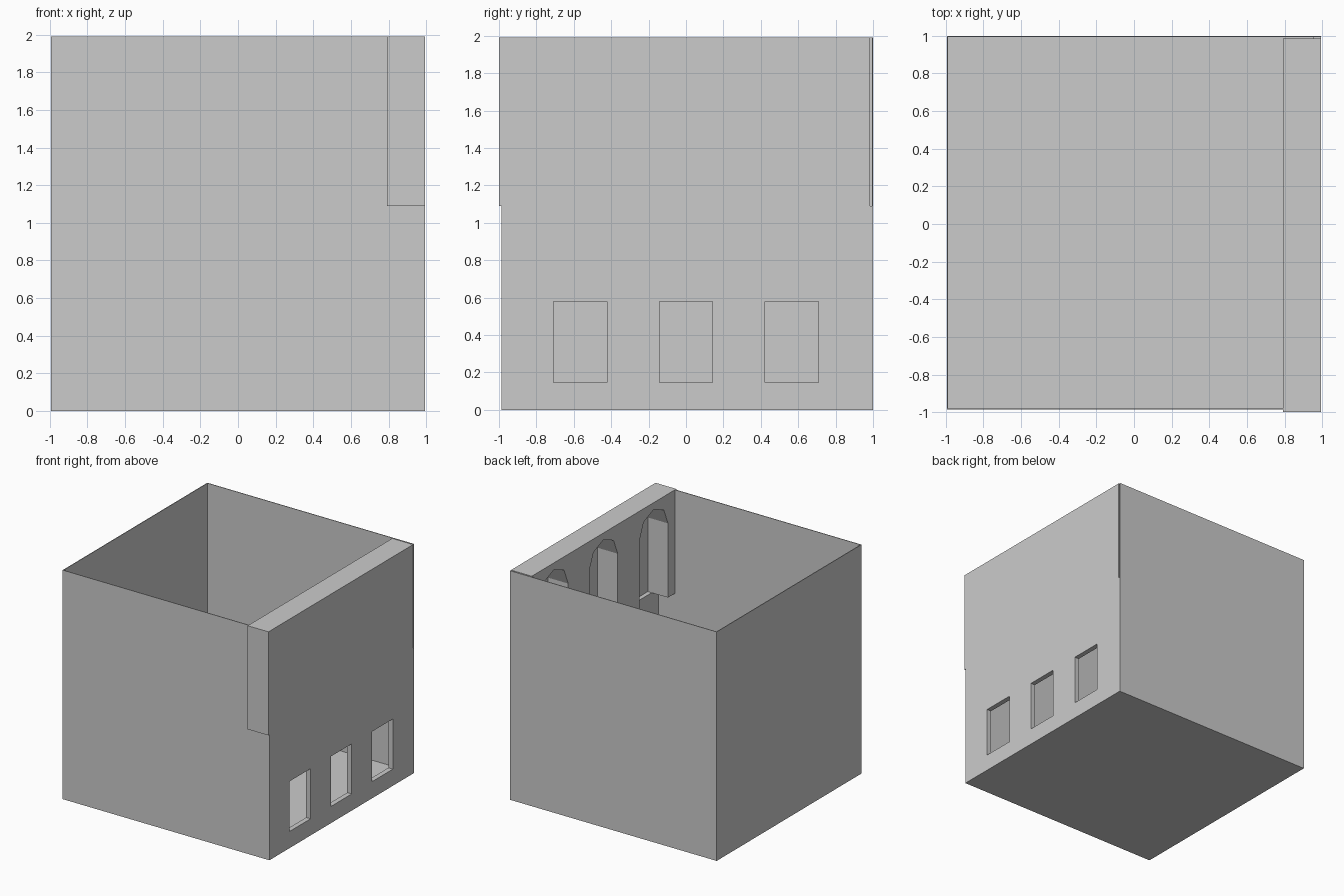
import bpy
import bmesh
from math import cos, sin, pi

cube = bpy.data.objects.get("Cube")
if cube:
    bpy.data.objects.remove(cube, do_unlink=True)

grey = bpy.data.materials.new("plain grey")
grey.use_nodes = True
colour = (0.6, 0.6, 0.6, 1)
grey.diffuse_color = colour
grey.node_tree.nodes["Principled BSDF"].inputs["Base Color"].default_value = colour

LEFT, RIGHT = -0.995, 0.993
FRONT, BACK = -0.987, 1.0
TOP, LEDGE = 1.99, 1.09
SKIN = 0.006


def finish(name, bm):
    bmesh.ops.recalc_face_normals(bm, faces=bm.faces[:])
    mesh = bpy.data.meshes.new(name)
    bm.to_mesh(mesh)
    bm.free()
    mesh.materials.append(grey)
    obj = bpy.data.objects.new(name, mesh)
    bpy.context.collection.objects.link(obj)
    return obj


def box(name, xs, ys, zs):
    bm = bmesh.new()
    bmesh.ops.create_cube(bm, size=1)
    for v in bm.verts:
        v.co = [r[0] if c < 0 else r[1] for c, r in zip(v.co, (xs, ys, zs))]
    return finish(name, bm)


def extrude_x(name, outline, x0, x1):
    bm = bmesh.new()
    face = bm.faces.new([bm.verts.new((x0, y, z)) for y, z in outline])
    new = bmesh.ops.extrude_face_region(bm, geom=[face])["geom"]
    moved = [g for g in new if isinstance(g, bmesh.types.BMVert)]
    bmesh.ops.translate(bm, verts=moved, vec=(x1 - x0, 0, 0))
    return finish(name, bm)


# Thin floor and three thin outer walls, open at the top
box("floor", (LEFT, RIGHT), (FRONT, BACK), (0, SKIN))
box("front_wall", (LEFT, RIGHT), (FRONT, FRONT + SKIN), (0, TOP))
box("back_wall", (LEFT, RIGHT), (BACK - SKIN, BACK), (0, TOP))
box("right_wall", (LEFT, LEFT + SKIN), (FRONT, BACK), (0, TOP))

# Lower left wall with three square-headed windows
wall = box("window_wall", (0.95, RIGHT), (FRONT, BACK - SKIN), (0, LEDGE))
for centre in (-0.565, 0, 0.565):
    cutter = box("window_cutter", (0.9, 1.1), (centre - 0.143, centre + 0.143), (0.145, 0.58))
    cutter.hide_render = True
    mod = wall.modifiers.new("window", "BOOLEAN")
    mod.operation = "DIFFERENCE"
    mod.solver = "EXACT"
    mod.object = cutter
    bpy.context.view_layer.objects.active = wall
    bpy.ops.object.modifier_apply(modifier=mod.name)
    bpy.data.objects.remove(cutter, do_unlink=True)

# Overhanging upper arcade: arched niches open at the bottom
START, END = -1.0, 0.985
RADIUS, SPRING = 0.195, 1.735
outline = [(START, TOP), (START, LEDGE)]
for centre in (-0.69, 0, 0.68):
    outline.append((centre - RADIUS, LEDGE))
    for i in range(5):
        a = pi - i * pi / 4
        outline.append((centre + RADIUS * cos(a), SPRING + RADIUS * sin(a)))
    outline.append((centre + RADIUS, LEDGE))
outline += [(END, LEDGE), (END, TOP)]
extrude_x("arcade", outline, 0.793, RIGHT - SKIN)

# Outer skin closing the backs of the niches
box("arcade_back", (RIGHT - SKIN, RIGHT), (START, END), (LEDGE, TOP))
